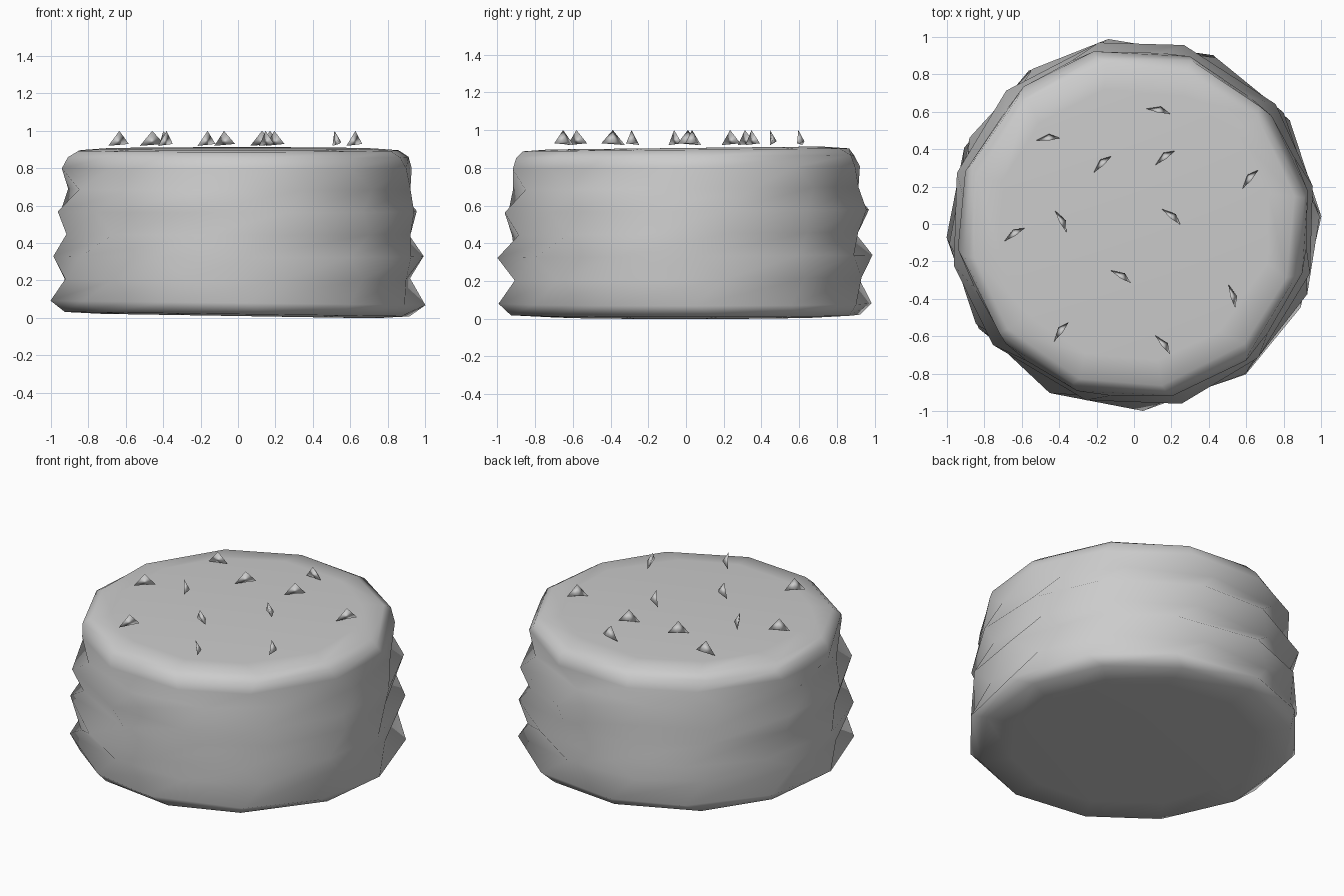
import bpy, bmesh, random
from math import sin, cos, radians, tau
from mathutils import Matrix, Vector

default = bpy.data.objects.get("Cube")
if default:
    bpy.data.objects.remove(default)

random.seed(4)
SIDES = 12

grey = bpy.data.materials.new("plain_grey")
grey.use_nodes = True
colour = (0.6, 0.6, 0.6, 1)
grey.diffuse_color = colour
grey.node_tree.nodes["Principled BSDF"].inputs["Base Color"].default_value = colour


def finish(bm, name):
    """Turn a bmesh into a smooth grey object."""
    bmesh.ops.recalc_face_normals(bm, faces=bm.faces)
    for face in bm.faces:
        face.smooth = True
    mesh = bpy.data.meshes.new(name)
    bm.to_mesh(mesh)
    bm.free()
    mesh.materials.append(grey)
    obj = bpy.data.objects.new(name, mesh)
    bpy.context.collection.objects.link(obj)
    return obj


# Layered body: rings of (radius, height, turn in degrees), bulging at each layer
rings = [(0.74, 0.01, 8), (0.94, 0.02, 8), (1.0, 0.08, 5), (0.945, 0.21, 15),
         (1.0, 0.33, 5), (0.94, 0.45, 16), (0.985, 0.57, 12),
         (0.925, 0.69, 20), (0.945, 0.8, 11), (0.92, 0.86, 11),
         (0.87, 0.895, 11), (0.74, 0.905, 11)]
bm = bmesh.new()
loops = []
for radius, height, turn in rings:
    loop = []
    for i in range(SIDES):
        a = tau * i / SIDES + radians(turn + random.uniform(-3, 3))
        r = radius * random.uniform(0.99, 1.01)
        tilt = -0.012 * cos(a) if height < 0.1 else 0.008 * sin(a)
        loop.append(bm.verts.new((r * cos(a), r * sin(a), height + tilt)))
    loops.append(loop)
for low, high in zip(loops, loops[1:]):
    for i in range(SIDES):
        j = (i + 1) % SIDES
        bm.faces.new((low[i], low[j], high[j], high[i]))
bm.faces.new(loops[0][::-1])
bm.faces.new(loops[-1])
finish(bm, "layered_body")

# Thin upright shards scattered over the top: (x, y, heading in degrees)
shards = [(0.13, 0.605, -10), (-0.46, 0.455, 8), (-0.17, 0.32, 45),
          (0.165, 0.355, 38), (0.62, 0.24, 52), (0.2, 0.04, -38),
          (-0.39, 0.015, -60), (-0.64, -0.055, 35), (-0.07, -0.28, -30),
          (0.525, -0.385, -72), (0.155, -0.645, -50), (-0.39, -0.575, 55)]
corners = [(-0.065, 0, 0), (0.065, -0.005, 0.01), (0.01, 0.025, 0.02), (0, -0.01, 0.08)]
for n, (x, y, heading) in enumerate(shards, 1):
    bm = bmesh.new()
    place = Matrix.Translation((x, y, 0.92)) @ Matrix.Rotation(radians(heading), 4, "Z")
    bmesh.ops.convex_hull(bm, input=[bm.verts.new(place @ Vector(c)) for c in corners])
    finish(bm, f"sprinkle_{n}")
